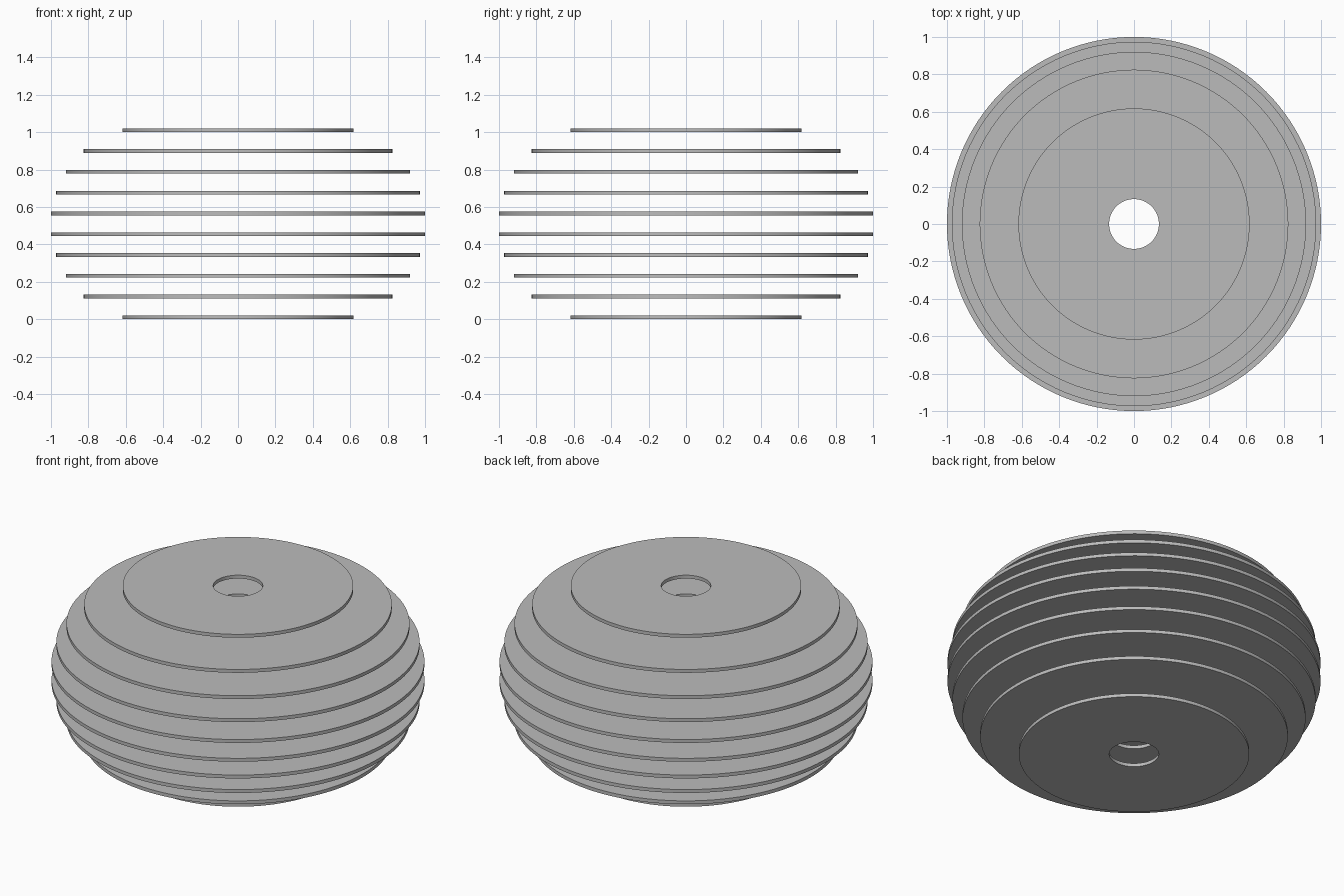
import bpy, bmesh, math

if "Cube" in bpy.data.objects:
    bpy.data.objects.remove(bpy.data.objects["Cube"])

SEGMENTS = 128
HOLE = 0.133
THICK = 0.02
PITCH = 1.0 / 9
RADII = [0.618, 0.825, 0.92, 0.974, 1.0]

grey = bpy.data.materials.new("light_grey")
grey.diffuse_color = (0.5, 0.5, 0.5, 1)
grey.use_nodes = True
grey.node_tree.nodes["Principled BSDF"].inputs["Base Color"].default_value = grey.diffuse_color


def ring_plate(name, radius, z):
    """Flat round plate with a centre hole, spun from a rectangular section."""
    bm = bmesh.new()
    section = [(HOLE, 0), (radius, 0), (radius, THICK), (HOLE, THICK)]
    loops = []
    for r, h in section:
        loops.append([bm.verts.new((r * math.cos(a), r * math.sin(a), h))
                      for a in (2 * math.pi * i / SEGMENTS for i in range(SEGMENTS))])
    for k in range(4):
        a, b = loops[k], loops[(k + 1) % 4]
        for i in range(SEGMENTS):
            j = (i + 1) % SEGMENTS
            bm.faces.new((a[i], b[i], b[j], a[j]))
    bmesh.ops.recalc_face_normals(bm, faces=bm.faces)
    mesh = bpy.data.meshes.new(name)
    bm.to_mesh(mesh)
    bm.free()
    mesh.materials.append(grey)
    obj = bpy.data.objects.new(name, mesh)
    obj.location.z = z
    bpy.context.collection.objects.link(obj)
    bpy.ops.object.select_all(action='DESELECT')
    obj.select_set(True)
    bpy.context.view_layer.objects.active = obj
    bpy.ops.object.shade_smooth_by_angle(angle=math.radians(30))


# Stack of plates, widest in the middle
for n, radius in enumerate(RADII + RADII[::-1]):
    ring_plate(f"plate_{n + 1}", radius, n * PITCH)
